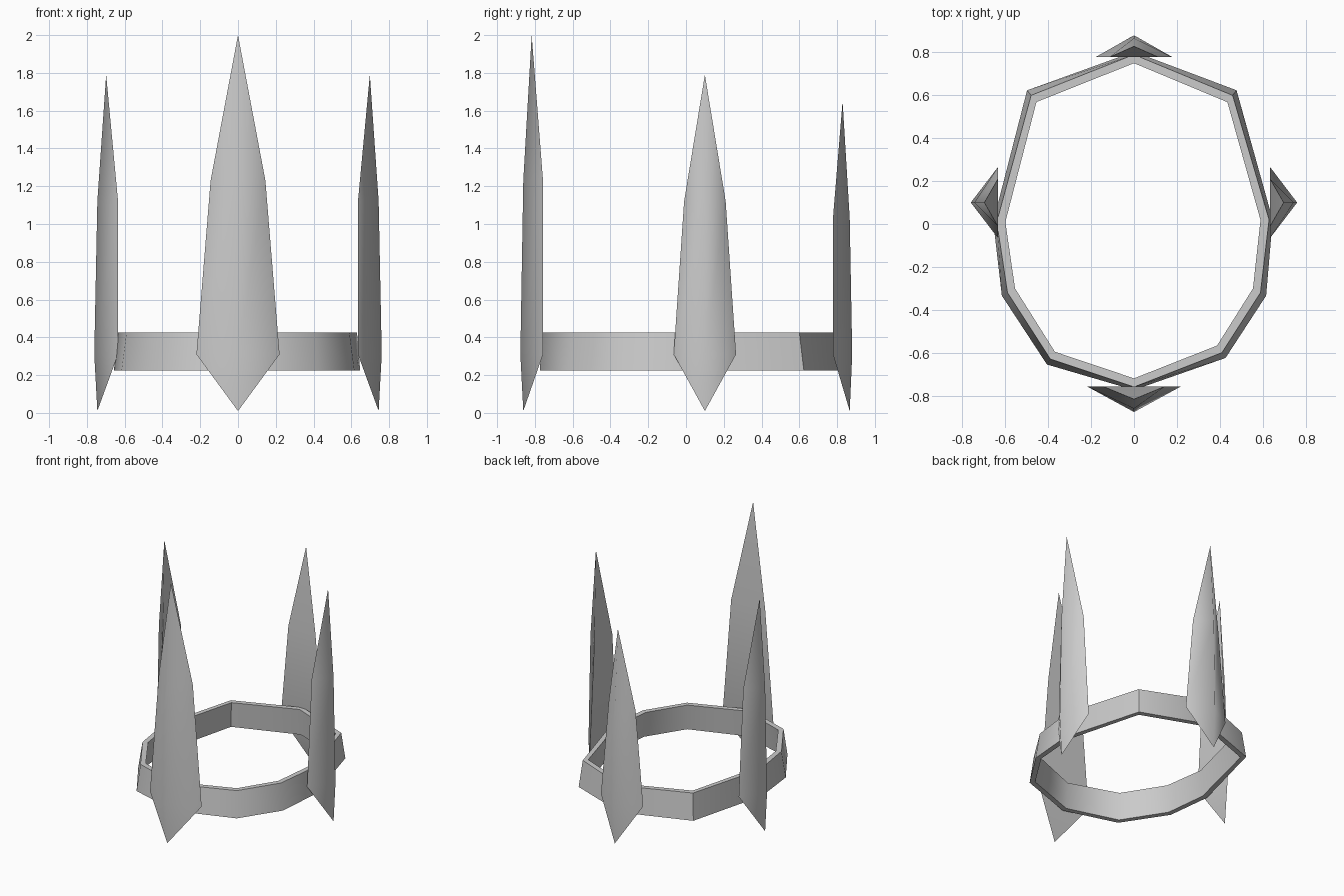
import bpy
import bmesh
import math
from mathutils import Matrix, Vector

cube = bpy.data.objects.get("Cube")
if cube:
    bpy.data.objects.remove(cube, do_unlink=True)

grey = bpy.data.materials.new("plain_grey")
grey.use_nodes = True
GREY = (0.6, 0.6, 0.6, 1.0)
grey.diffuse_color = GREY
grey.node_tree.nodes["Principled BSDF"].inputs["Base Color"].default_value = GREY


def finish(name, bm, angle):
    """Turn a bmesh into a smooth-shaded grey object."""
    bmesh.ops.recalc_face_normals(bm, faces=bm.faces[:])
    mesh = bpy.data.meshes.new(name)
    bm.to_mesh(mesh)
    bm.free()
    mesh.materials.append(grey)
    obj = bpy.data.objects.new(name, mesh)
    bpy.context.collection.objects.link(obj)
    bpy.ops.object.select_all(action="DESELECT")
    obj.select_set(True)
    bpy.context.view_layer.objects.active = obj
    bpy.ops.object.shade_smooth_by_angle(angle=math.radians(angle))


def bridge(bm, a, b):
    """Join two closed loops of vertices with quads."""
    for i in range(len(a)):
        j = (i + 1) % len(a)
        bm.faces.new((a[i], a[j], b[j], b[i]))


# Band: ten-sided hoop whose walls flare outwards towards the bottom
outline = [(0, .79), (.46, .60), (.63, .02), (.59, -.32), (.41, -.60),
           (0, -.76), (-.39, -.63), (-.59, -.32), (-.64, .01), (-.48, .60)]
bm = bmesh.new()


def loop(offset, z):
    verts = []
    for x, y in outline:
        p = Vector((x, y))
        p += p.normalized() * offset
        verts.append(bm.verts.new((p.x, p.y, z)))
    return verts


# The flare is strongest at the corners between the spikes
top_out, top_in = loop(0, .425), loop(-.04, .425)
low_out, low_in = loop(.03, .225), loop(-.01, .225)
for lower, upper in ((low_out, top_out), (low_in, top_in)):
    for v in lower:
        if abs(v.co.x) < .1 or abs(v.co.y) < .1:
            v.co.xy *= .98
bridge(bm, low_out, top_out)
bridge(bm, top_out, top_in)
bridge(bm, top_in, low_in)
bridge(bm, low_in, low_out)
finish("band", bm, 50)


# Spikes: triangular blades with a flat back and an outward ridge
def spike(name, place, turn, low_w, high_w, depth, shoulder, height):
    bm = bmesh.new()

    def section(w, d, z):
        return [bm.verts.new(c) for c in ((-w, 0, z), (0, -d, z), (w, 0, z))]

    foot = bm.verts.new((0, -depth * .87, 0.01))
    low = section(low_w, depth, .31)
    high = section(high_w, depth * .87, shoulder)
    tip = bm.verts.new((0, -depth * .5, height))
    bridge(bm, low, high)
    for i in range(3):
        j = (i + 1) % 3
        bm.faces.new((foot, low[j], low[i]))
        bm.faces.new((high[i], high[j], tip))
    bm.transform(Matrix.Translation(place) @ Matrix.Rotation(math.radians(turn), 4, "Z"))
    finish(name, bm, 100)


spike("front_spike", (0, -.757, 0), 0, .22, .145, .12, 1.23, 2.0)
spike("back_spike", (0, .778, 0), 180, .18, .115, .102, 1.03, 1.65)
for side, sign in (("left", 1), ("right", -1)):
    spike(side + "_spike", (sign * .635, .1, 0), sign * 90, .165, .11, .126, 1.12, 1.79)
